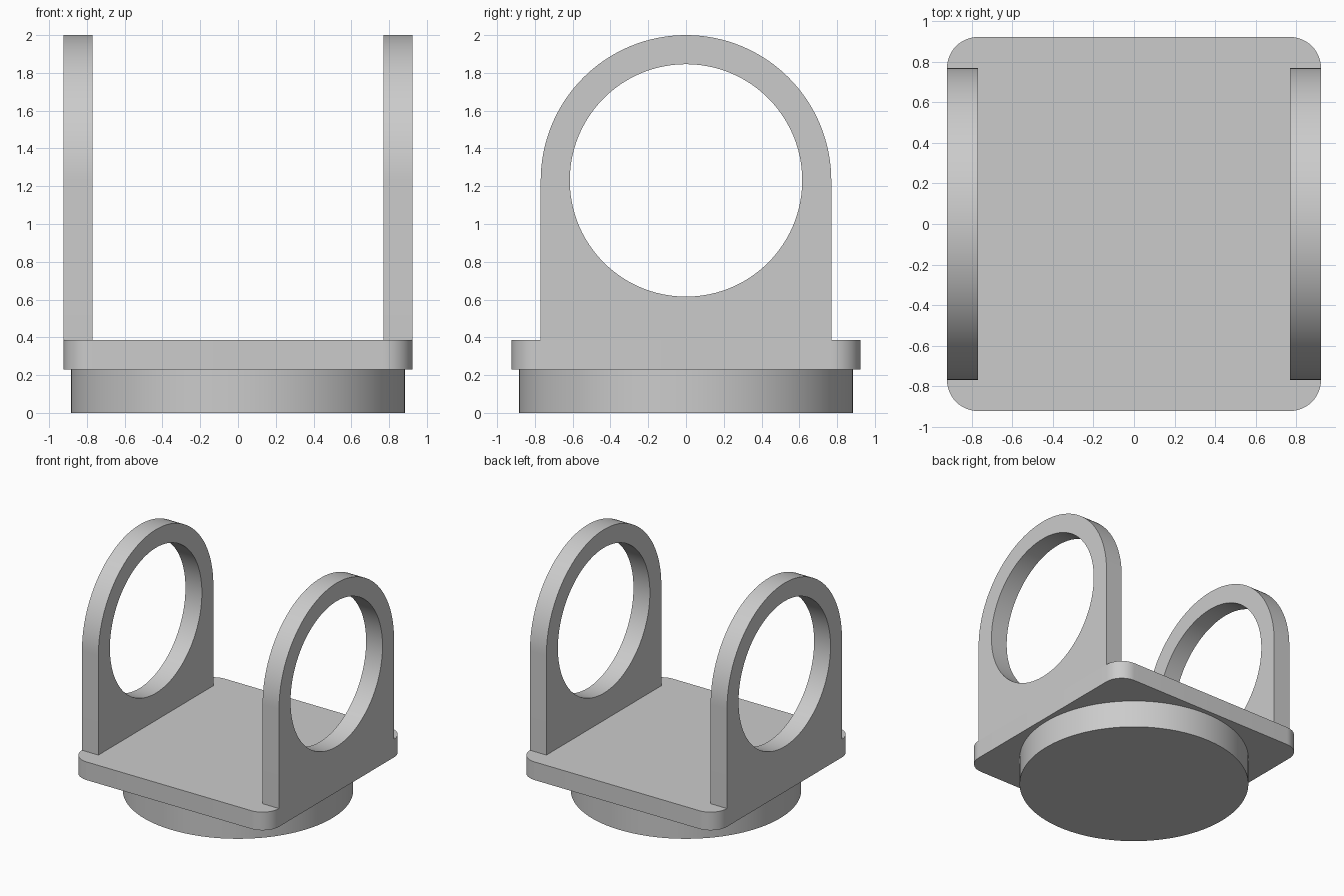
import bpy
import bmesh
from math import pi, cos, sin, radians
from mathutils import Matrix, Vector

cube = bpy.data.objects.get("Cube")
if cube:
    bpy.data.objects.remove(cube, do_unlink=True)

UNIT = 2 / 26                 # all sizes below are in 26ths of the height
PLATE_HALF, PLATE_LOW, PLATE_HIGH = 12, 3, 5
EAR_RADIUS, HOLE_RADIUS, HOLE_Z, EAR_THICK = 10, 8, 16, 2

grey = bpy.data.materials.new("grey")
grey.use_nodes = True
colour = (0.6, 0.6, 0.6, 1)
grey.diffuse_color = colour
grey.node_tree.nodes["Principled BSDF"].inputs["Base Color"].default_value = colour


def arc(cx, cy, radius, start, end, steps):
    """Points along an arc, both ends included."""
    return [(cx + radius * cos(start + (end - start) * i / steps),
             cy + radius * sin(start + (end - start) * i / steps))
            for i in range(steps + 1)]


def circle(cx, cy, radius, steps=96):
    return arc(cx, cy, radius, 0, 2 * pi, steps)[:-1]


def prism(name, loops, depth, matrix):
    """Fill the outline (with any holes), extrude it along local z and place it."""
    bm = bmesh.new()
    edges = []
    for loop in loops:
        verts = [bm.verts.new((x, y, 0)) for x, y in loop]
        edges += [bm.edges.new((v, verts[i - 1])) for i, v in enumerate(verts)]
    bmesh.ops.triangle_fill(bm, edges=edges, use_beauty=True, use_dissolve=False)
    extruded = bmesh.ops.extrude_face_region(bm, geom=bm.faces[:], use_keep_orig=True)
    top = [g for g in extruded["geom"] if isinstance(g, bmesh.types.BMVert)]
    bmesh.ops.translate(bm, verts=top, vec=(0, 0, depth))
    bmesh.ops.recalc_face_normals(bm, faces=bm.faces[:])
    bm.transform(Matrix.Scale(UNIT, 4) @ matrix)
    mesh = bpy.data.meshes.new(name)
    bm.to_mesh(mesh)
    bm.free()
    mesh.materials.append(grey)
    obj = bpy.data.objects.new(name, mesh)
    bpy.context.collection.objects.link(obj)
    bpy.ops.object.select_all(action="DESELECT")
    obj.select_set(True)
    bpy.context.view_layer.objects.active = obj
    bpy.ops.object.shade_smooth_by_angle(angle=radians(30))
    return obj


# Round foot
prism("round_base", [circle(0, 0, 11.5, 128)], PLATE_LOW, Matrix())

# Square plate with rounded corners
corner = 2
inner = PLATE_HALF - corner
outline = []
for i, (sx, sy) in enumerate([(1, 1), (-1, 1), (-1, -1), (1, -1)]):
    outline += arc(sx * inner, sy * inner, corner, i * pi / 2, (i + 1) * pi / 2, 12)
prism("plate", [outline], PLATE_HIGH - PLATE_LOW,
      Matrix.Translation((0, 0, PLATE_LOW)))

# Two upright ears with round holes; profile (y, z) extruded along x
profile = [(-EAR_RADIUS, PLATE_HIGH), (EAR_RADIUS, PLATE_HIGH)]
profile += arc(0, HOLE_Z, EAR_RADIUS, 0, pi, 64)
hole = circle(0, HOLE_Z, HOLE_RADIUS)
stand_up = Matrix(((0, 0, 1, 0), (1, 0, 0, 0), (0, 1, 0, 0), (0, 0, 0, 1)))
for name, x in (("left_ear", PLATE_HALF - EAR_THICK), ("right_ear", -PLATE_HALF)):
    prism(name, [profile, hole], EAR_THICK,
          Matrix.Translation(Vector((x, 0, 0))) @ stand_up)
